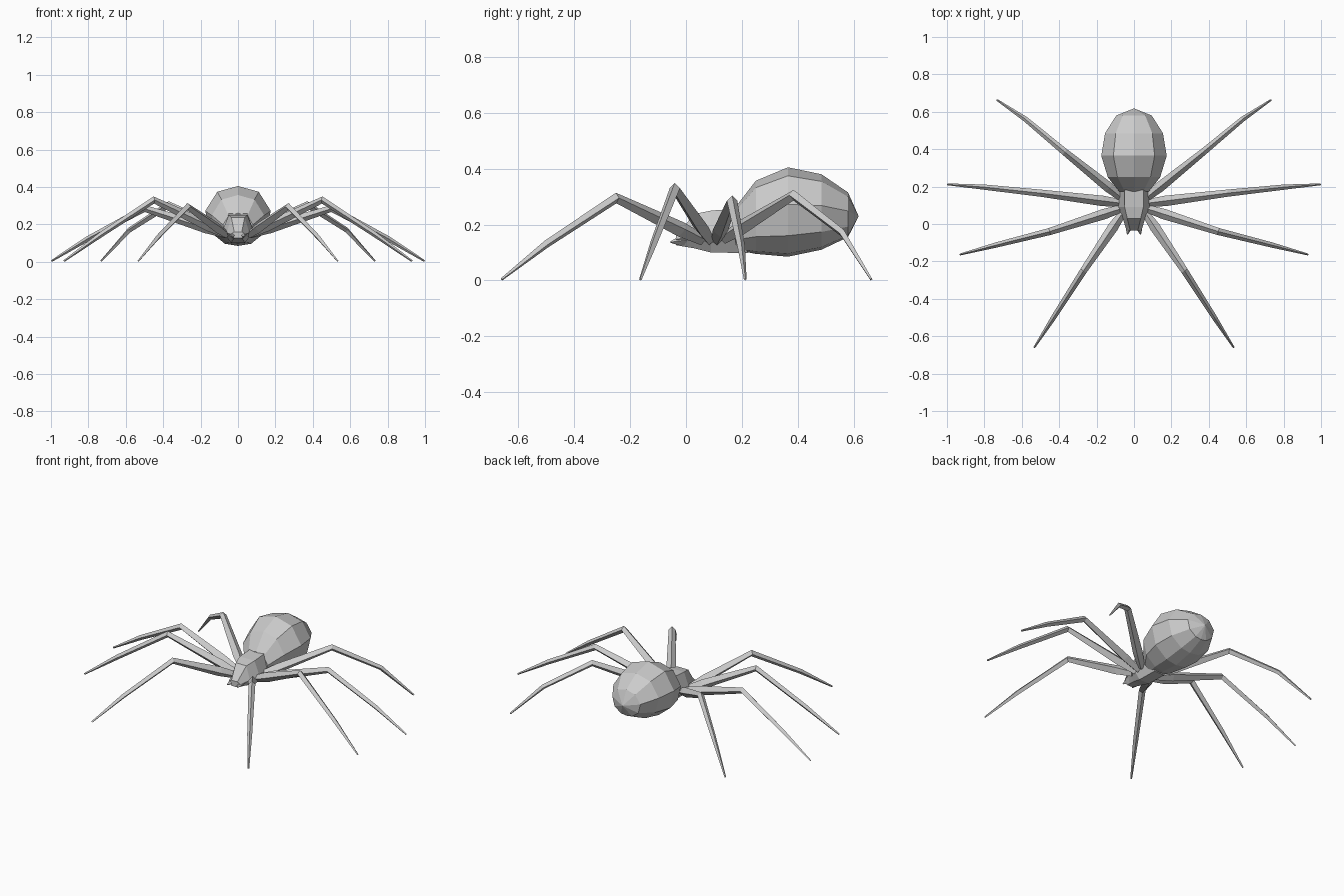
import bpy, bmesh
from mathutils import Vector

if "Cube" in bpy.data.objects:
    bpy.data.objects.remove(bpy.data.objects["Cube"])

grey = bpy.data.materials.new("plain grey")
grey.use_nodes = True
colour = (0.6, 0.6, 0.6, 1)
grey.diffuse_color = colour
grey.node_tree.nodes["Principled BSDF"].inputs["Base Color"].default_value = colour


def loft(name, rings, tip=None):
    """Skin a list of rings; close with caps, or a point at the far end."""
    bm = bmesh.new()
    loops = [[bm.verts.new(p) for p in ring] for ring in rings]
    n = len(loops[0])
    for a, b in zip(loops, loops[1:]):
        for i in range(n):
            j = (i + 1) % n
            bm.faces.new((a[i], a[j], b[j], b[i]))
    bm.faces.new(loops[0])
    if tip:
        end = bm.verts.new(tip)
        for i in range(n):
            bm.faces.new((loops[-1][i], loops[-1][(i + 1) % n], end))
    else:
        bm.faces.new(loops[-1])
    bmesh.ops.recalc_face_normals(bm, faces=bm.faces)
    mesh = bpy.data.meshes.new(name)
    bm.to_mesh(mesh)
    bm.free()
    mesh.materials.append(grey)
    obj = bpy.data.objects.new(name, mesh)
    bpy.context.collection.objects.link(obj)
    return obj


def mirrored(half):
    """Complete a right-hand outline, listed from top to bottom."""
    return half + [(-x, z) for x, z in reversed(half) if x > 0]


# Abdomen: ten-sided egg, stations are (y, half width, bottom, top)
outline = mirrored([(0, 1), (.63, .81), (1, .17), (.85, -.53), (.4, -.93), (0, -1)])
stations = [(.175, .08, .11, .26), (.25, .14, .095, .357), (.365, .175, .085, .405),
            (.485, .155, .11, .38), (.58, .095, .155, .315)]
loft("abdomen", [[(x * w, y, (lo + hi) / 2 + z * (hi - lo) / 2) for x, z in outline]
                 for y, w, lo, hi in stations], (0, .618, .23))

# Head and thorax: flat-topped, stations are (y, top half, top, side half, side z, bottom half, bottom)
thorax = [(.22, .05, .26, .07, .18, .035, .098), (.09, .05, .25, .085, .16, .035, .10),
          (.03, .036, .238, .06, .155, .03, .115), (-.035, .02, .16, .04, .148, .02, .126)]
loft("head_and_thorax", [[(x, y, z) for x, z in mirrored([(tw, tz), (sw, sz), (bw, bz)])]
                         for y, tw, tz, sw, sz, bw, bz in thorax])


def limb(name, path, radii):
    """Four-sided tapering tube along a path, with a ridge on top."""
    path = [Vector(p) for p in path]
    side = (path[-1] - path[0]).cross(Vector((0, 0, 1))).normalized()
    rings = []
    for i, (p, r) in enumerate(zip(path, radii)):
        before = (p - path[i - 1]).normalized() if i else Vector()
        after = (path[i + 1] - p).normalized() if i + 1 < len(path) else Vector()
        up = side.cross((before + after).normalized())
        rings.append([p + d * r for d in (up, side, -up, -side)])
    return loft(name, rings)


# Legs: root, knee, shin joint and foot, mirrored to both sides
legs = {
    "front": [(.06, .06, .145), (.27, -.25, .295), (.43, -.5, .13), (.533, -.66, .004)],
    "second": [(.06, .085, .145), (.45, -.04, .33), (.74, -.113, .14), (.93, -.163, .004)],
    "third": [(.06, .11, .145), (.5, .165, .285), (.8, .197, .125), (.997, .212, .004)],
    "rear": [(.06, .135, .15), (.37, .385, .305), (.58, .56, .17), (.732, .663, .004)],
}
for sign, side_name in ((1, "left"), (-1, "right")):
    for name, joints in legs.items():
        pts = [Vector((x * sign, y, z)) for x, y, z in joints]
        pts.insert(1, pts[0].lerp(pts[1], .25))
        limb(f"{name}_leg_{side_name}", pts, (.02, .028, .019, .014, .005))
    limb(f"fang_{side_name}", [(.025 * sign, .03, .15), (.027 * sign, -.02, .142),
                               (.035 * sign, -.055, .137)], (.025, .018, .003))
